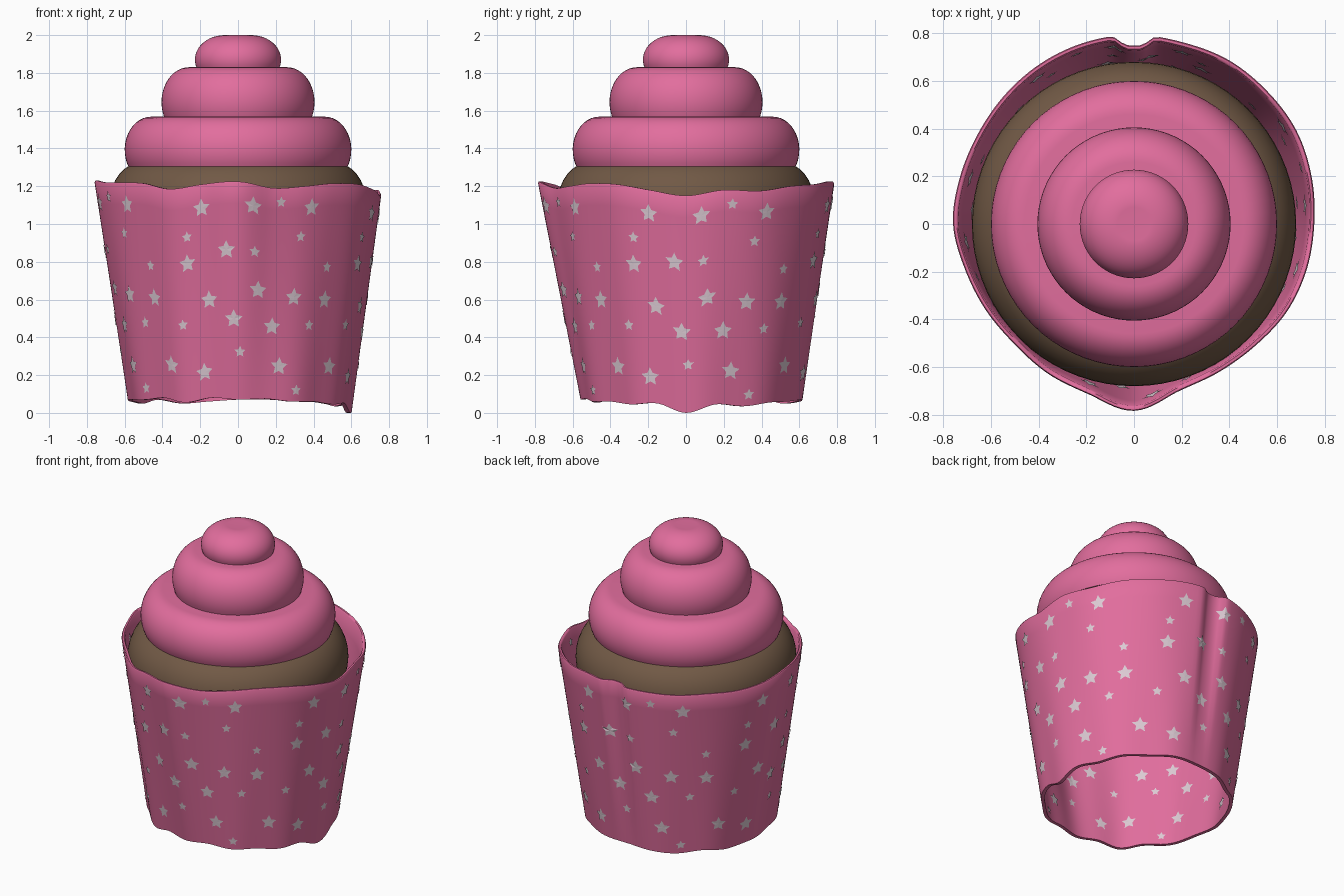
import bpy, bmesh, math

if "Cube" in bpy.data.objects:
    bpy.data.objects.remove(bpy.data.objects["Cube"])

def material(name, col):
    m = bpy.data.materials.new(name)
    m.diffuse_color = (*col, 1)
    m.use_nodes = True
    m.node_tree.nodes["Principled BSDF"].inputs["Base Color"].default_value = m.diffuse_color
    return m

PINK = material("pink", (0.76, 0.155, 0.34))
BROWN = material("cake_brown", (0.165, 0.10, 0.06))
PALE = material("pale_star", (0.72, 0.60, 0.66))

def finish(name, bm, mat, angle=None):
    me = bpy.data.meshes.new(name)
    bm.to_mesh(me)
    bm.free()
    ob = bpy.data.objects.new(name, me)
    bpy.context.collection.objects.link(ob)
    me.materials.append(mat)
    if angle:
        bpy.ops.object.select_all(action='DESELECT')
        ob.select_set(True)
        bpy.context.view_layer.objects.active = ob
        bpy.ops.object.shade_smooth_by_angle(angle=math.radians(angle))
    return ob

def bulge(c, a, b, zc, t0, t1=90, n=14):
    """Points on an elliptical arc, from below the widest line up to the top."""
    ts = [math.radians(t0 + (t1 - t0) * i / n) for i in range(n + 1)]
    return [(c + a * math.cos(t), zc + b * math.sin(t)) for t in ts]

def lathe(name, profile, mat, seg=72):
    bm = bmesh.new()
    rings = []
    for r, z in profile:
        if r < 1e-5:
            rings.append([bm.verts.new((0, 0, z))] * seg)
        else:
            rings.append([bm.verts.new((r * math.cos(2 * math.pi * i / seg),
                                        r * math.sin(2 * math.pi * i / seg), z)) for i in range(seg)])
    for p, q in zip(rings, rings[1:]):
        for i in range(seg):
            j = (i + 1) % seg
            vs = list(dict.fromkeys((p[i], p[j], q[j], q[i])))
            bm.faces.new(vs)
    bmesh.ops.recalc_face_normals(bm, faces=bm.faces)
    return finish(name, bm, mat, 40)

# Cake dome and the three frosting layers
lathe("cake", [(0, 0.905)] + bulge(0.5, 0.18, 0.22, 1.11, -69) + [(0, 1.33)], BROWN)
lathe("frosting_bottom", [(0, 1.3)] + bulge(0.46, 0.14, 0.175, 1.393, -32) + [(0, 1.568)], PINK)
lathe("frosting_middle", [(0, 1.565)] + bulge(0.26, 0.145, 0.185, 1.645, -25) + [(0, 1.83)], PINK)
lathe("frosting_top", [(0, 1.826)] + bulge(0.07, 0.158, 0.13, 1.87, -20) + [(0, 1.992)], PINK)

# Uneven paper wrapper: rim radius, rim height and foot height every 15 degrees
RIM_R = [.757, .772, .787, .79, .795, .79, .795, .79, .78, .767, .757, .757,
         .76, .735, .72, .712, .725, .74, .785, .727, .717, .722, .74, .75]
RIM_Z = [1.15, 1.18, 1.175, 1.2, 1.21, 1.225, 1.22, 1.21, 1.2, 1.2, 1.19, 1.2,
         1.23, 1.22, 1.22, 1.215, 1.185, 1.21, 1.225, 1.19, 1.2, 1.215, 1.21, 1.18]
FOOT_Z = [0, .045, .035, .055, .06, .07, .07, .06, .05, .07, .05, .06,
          .07, .07, .07, .08, .055, .08, .07, .075, .06, .06, .045, .05]

def sample(tab, deg):
    """Smooth cyclic interpolation."""
    x = (deg % 360) / 15
    i = int(x)
    f = x - i
    p0, p1, p2, p3 = (tab[(i + k) % 24] for k in (-1, 0, 1, 2))
    return p1 + 0.5 * f * (p2 - p0 + f * (2 * p0 - 5 * p1 + 4 * p2 - p3 + f * (3 * (p1 - p2) + p3 - p0)))

def wall(deg, v, inset=0.0):
    """Point on the wrapper: v = 0 foot, 1 rim; inset moves inward."""
    a = math.radians(deg)
    top = sample(RIM_R, deg)
    top -= 0.045 * math.exp(-(((deg % 360) - 90) / 5) ** 4)          # folded seam
    foot = 0.587 + 0.035 * math.sin(a) + 0.01 * math.cos(a)
    foot += 0.006 * math.sin(11 * a)                                 # soft pleats
    r = foot + (top - foot) * v - inset
    z0, z1 = sample(FOOT_Z, deg), sample(RIM_Z, deg)
    return (r * math.cos(a), r * math.sin(a), z0 + (z1 - z0) * v)

T = 0.022
N = 180
rows = [(i / 10, 0) for i in range(10)] + [(.993, 0), (1, T * .25), (1, T * .75), (.993, T)]
rows += [(i / 10, T) for i in range(9, -1, -1)]
bm = bmesh.new()
grid = [[bm.verts.new(wall(360 * j / N, v, s)) for j in range(N)] for v, s in rows]
for k, row in enumerate(grid):
    nxt = grid[(k + 1) % len(grid)]
    for j in range(N):
        bm.faces.new((row[j], row[(j + 1) % N], nxt[(j + 1) % N], nxt[j]))
bmesh.ops.recalc_face_normals(bm, faces=bm.faces)
finish("wrapper", bm, PINK, 50)

# Star print: one pattern (angle, height, size) repeated on all four quarters
BIG, SMALL = 0.05, 0.031
STARS = [(-15.6, 1.08, BIG), (6.2, 1.09, BIG), (18.7, 1.13, SMALL), (33.5, 1.09, BIG),
         (-23, .94, SMALL), (29, .94, SMALL), (-23.6, .80, BIG), (-5, .85, BIG),
         (7.3, .85, SMALL), (45, .77, SMALL), (9.3, .65, BIG), (27.4, .62, BIG),
         (-44.5, .60, BIG), (-13.8, .59, BIG), (-28, .48, SMALL), (-2, .49, BIG),
         (17, .46, BIG), (37, .47, SMALL), (1, .32, SMALL), (-36.7, .26, BIG),
         (-18, .21, BIG), (21.8, .25, BIG), (32, .13, SMALL)]

def star_print(name, inset, inside):
    bm = bmesh.new()
    for quarter in range(4):
        for ang, z, size in STARS:
            rad = 0.58 + 0.15 * z
            def at(dx, dz):
                return bm.verts.new(wall(270 + 90 * quarter + ang + math.degrees(dx / rad),
                                         (z + dz - 0.07) / 1.135, inset))
            mid = at(0, 0)
            pts = []
            for k in range(10):
                t = math.radians(90 + 36 * k)
                s = size * (0.5 if k % 2 else 1)
                pts.append(at(s * math.cos(t), s * math.sin(t)))
            for k in range(10):
                tri = (mid, pts[k], pts[(k + 1) % 10])
                bm.faces.new(tri[::-1] if inside else tri)
    finish(name, bm, PALE)

star_print("outer_stars", -0.004, False)
star_print("inner_stars", T + 0.004, True)
